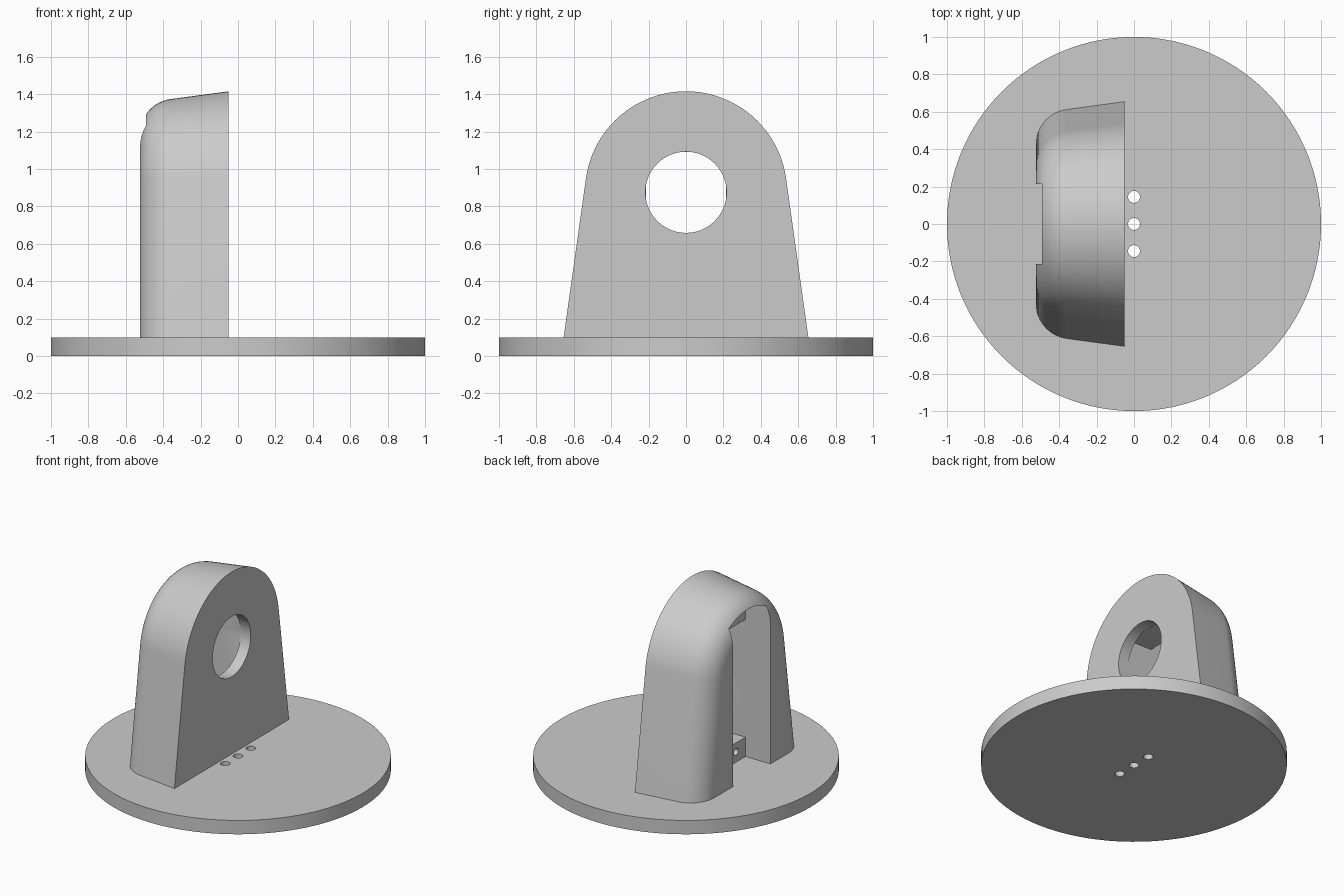
import bpy, bmesh
from math import sin, cos, pi, radians
from mathutils import Matrix

cube = bpy.data.objects.get("Cube")
if cube:
    bpy.data.objects.remove(cube, do_unlink=True)

grey = bpy.data.materials.new("plain_grey")
grey.use_nodes = True
colour = (0.6, 0.6, 0.6, 1)
grey.diffuse_color = colour
grey.node_tree.nodes["Principled BSDF"].inputs["Base Color"].default_value = colour

DRAFT = radians(8)     # taper of the housing sides
BASE_TOP = 0.1
AXIS_Z = 0.875         # height of the arch centre
SLOT = 0.215           # half width of the rear slot


def finish(name, bm):
    bmesh.ops.recalc_face_normals(bm, faces=bm.faces)
    mesh = bpy.data.meshes.new(name)
    bm.to_mesh(mesh)
    bm.free()
    mesh.materials.append(grey)
    ob = bpy.data.objects.new(name, mesh)
    bpy.context.collection.objects.link(ob)
    return ob


def loft(name, sections):
    """Skin a solid through matching closed loops of points."""
    bm = bmesh.new()
    rings = [[bm.verts.new(p) for p in s] for s in sections]
    n = len(rings[0])
    for a, b in zip(rings, rings[1:]):
        for i in range(n):
            j = (i + 1) % n
            bm.faces.new((a[i], a[j], b[j], b[i]))
    bm.faces.new(rings[0])
    bm.faces.new(rings[-1])
    return finish(name, bm)


def box(name, x, y, z):
    return loft(name, [[(px, y[0], z[0]), (px, y[1], z[0]),
                        (px, y[1], z[1]), (px, y[0], z[1])] for px in x])


def cylinder(name, radius, depth, centre, along_x=False, segments=48):
    bm = bmesh.new()
    turn = Matrix.Rotation(pi / 2, 4, "Y") if along_x else Matrix()
    bmesh.ops.create_cone(bm, cap_ends=True, segments=segments, radius1=radius,
                          radius2=radius, depth=depth,
                          matrix=Matrix.Translation(centre) @ turn)
    return finish(name, bm)


def activate(ob):
    bpy.ops.object.select_all(action="DESELECT")
    ob.select_set(True)
    bpy.context.view_layer.objects.active = ob


def cut(target, cutter):
    cutter.hide_render = True
    mod = target.modifiers.new("cut", "BOOLEAN")
    mod.operation = "DIFFERENCE"
    mod.solver = "EXACT"
    mod.object = cutter
    activate(target)
    bpy.ops.object.modifier_apply(modifier=mod.name)
    bpy.data.objects.remove(cutter, do_unlink=True)


def smooth(ob):
    activate(ob)
    bpy.ops.object.shade_smooth_by_angle(angle=radians(30))


def housing_section(x, r, steps=48):
    """Round arch with straight legs that spread towards the base."""
    pts = []
    for i in range(steps + 1):
        a = DRAFT + (pi - 2 * DRAFT) * i / steps
        pts.append((x, r * cos(a), AXIS_Z + r * sin(a)))
    foot = pts[0][1] + (pts[0][2] - BASE_TOP) * sin(DRAFT) / cos(DRAFT)
    return [(x, foot, BASE_TOP)] + pts + [(x, -foot, BASE_TOP)]


def slot_section(x, r=0.415, steps=24):
    """Straight slot whose top follows the arch."""
    top = []
    for i in range(steps + 1):
        y = SLOT - 2 * SLOT * i / steps
        top.append((x, y, AXIS_Z + (r * r - y * y) ** 0.5))
    return [(x, SLOT, 0)] + top + [(x, -SLOT, 0)]


# Round base with three drilled holes
base = cylinder("base_disc", 1, BASE_TOP, (0, 0, BASE_TOP / 2), segments=128)
for y in (-0.145, 0, 0.145):
    cut(base, cylinder("drill", 0.032, 0.4, (0, y, 0), segments=32))
smooth(base)

# Arched housing: flat face, drafted sides, rounded rear edge
sections = [housing_section(-0.05, 0.54)]
for i in range(15):
    a = DRAFT + (pi / 2 - DRAFT) * i / 14
    sections.append(housing_section(-0.335 - 0.19 * sin(a), 0.31 + 0.19 * cos(a)))
housing = loft("arched_housing", sections)

# Rear slot, with a deeper pocket that leaves a mounting block at each end
cut(housing, loft("slot", [slot_section(-0.325), slot_section(-0.7)]))
cut(housing, box("pocket", (-0.13, -0.4), (-SLOT, SLOT), (0.24, 1.09)))

# Round window through the face
cut(housing, cylinder("window", 0.217, 0.2, (-0.035, 0, AXIS_Z), True, 64))

# Blind screw holes in the mounting blocks
for y in (-0.108, 0.108):
    for z in (0.175, 1.16):
        cut(housing, cylinder("screw_hole", 0.025, 0.2, (-0.3, y, z), True, 24))
smooth(housing)
